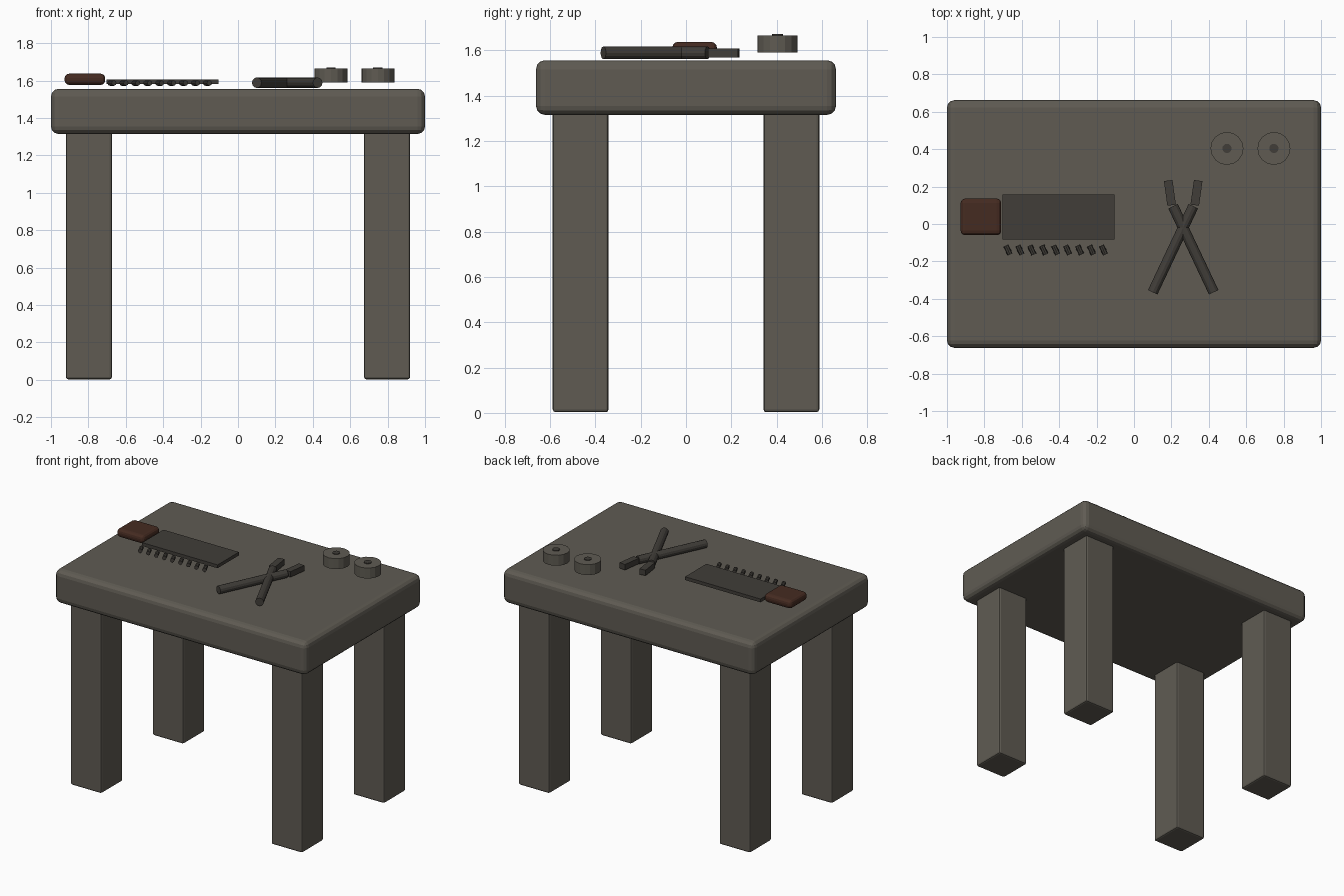
import bpy, math
from mathutils import Vector

if "Cube" in bpy.data.objects:
    bpy.data.objects.remove(bpy.data.objects["Cube"])


def material(name, rgb):
    m = bpy.data.materials.new(name)
    m.diffuse_color = (*rgb, 1)
    m.use_nodes = True
    m.node_tree.nodes["Principled BSDF"].inputs["Base Color"].default_value = m.diffuse_color
    return m


STONE = material("worn_grey", (0.115, 0.105, 0.086))
IRON = material("dark_iron", (0.052, 0.047, 0.040))
WOOD = material("dark_brown", (0.060, 0.024, 0.015))


def box(name, lo, hi, mat, bevel=0, segments=2, turn=0):
    """Box between two corners, optionally rounded and turned about z."""
    lo, hi = Vector(lo), Vector(hi)
    bpy.ops.mesh.primitive_cube_add(size=1, location=(lo + hi) / 2)
    ob = bpy.context.object
    ob.name = name
    ob.scale = hi - lo
    bpy.ops.object.transform_apply(location=False, rotation=False, scale=True)
    ob.rotation_euler.z = turn
    ob.data.materials.append(mat)
    if bevel:
        mod = ob.modifiers.new("rounded_edges", 'BEVEL')
        mod.width = bevel
        mod.segments = segments
    return ob


def rod(name, a, b, radius, mat, sides=12):
    """Cylinder running from point a to point b."""
    a, b = Vector(a), Vector(b)
    bpy.ops.mesh.primitive_cylinder_add(vertices=sides, radius=radius,
                                        depth=(b - a).length, location=(a + b) / 2)
    ob = bpy.context.object
    ob.name = name
    ob.rotation_euler = (b - a).to_track_quat('Z', 'Y').to_euler()
    ob.data.materials.append(mat)
    return ob


# Table slab and four legs
box("table_top", (-1, -0.662, 1.315), (1, 0.662, 1.556), STONE, 0.04, 3)
for sx, side in ((-1, "left"), (1, "right")):
    for sy, end in ((-1, "front"), (1, "back")):
        cx, cy = sx * 0.797, sy * 0.465
        box(f"leg_{end}_{side}", (cx - 0.123, cy - 0.123, 0.003),
            (cx + 0.123, cy + 0.123, 1.33), STONE, 0.012)

# Saw: grip, blade and a row of slanted teeth
box("saw_grip", (-0.927, -0.060, 1.577), (-0.710, 0.136, 1.637), WOOD, 0.024, 3)
box("saw_blade", (-0.703, -0.083, 1.582), (-0.104, 0.159, 1.606), IRON)
for i in range(9):
    x = -0.674 + i * 0.0638
    rod(f"saw_tooth_{i + 1}", (x - 0.011, -0.115, 1.587), (x + 0.011, -0.163, 1.587),
        0.0145, IRON, 8)

# Pliers: two crossing arms, each ending in a narrow jaw
PX, PZ = 0.263, 1.589
for s, side in ((-1, "left"), (1, "right")):
    rod(f"plier_arm_{side}", (PX - s * 0.163, -0.365, PZ), (PX + s * 0.054, 0.095, PZ),
        0.028, IRON)
    jx = PX + s * 0.071
    box(f"plier_jaw_{side}", (jx - 0.023, 0.100, PZ - 0.02), (jx + 0.023, 0.233, PZ + 0.02),
        IRON, turn=-s * math.radians(8))

# Two round weights with a dark centre pin
for x, side in ((0.497, "left"), (0.748, "right")):
    rod(f"weight_{side}", (x, 0.404, 1.591), (x, 0.404, 1.666), 0.088, STONE, 16)
    rod(f"weight_pin_{side}", (x, 0.404, 1.60), (x, 0.404, 1.671), 0.025, IRON, 12)
